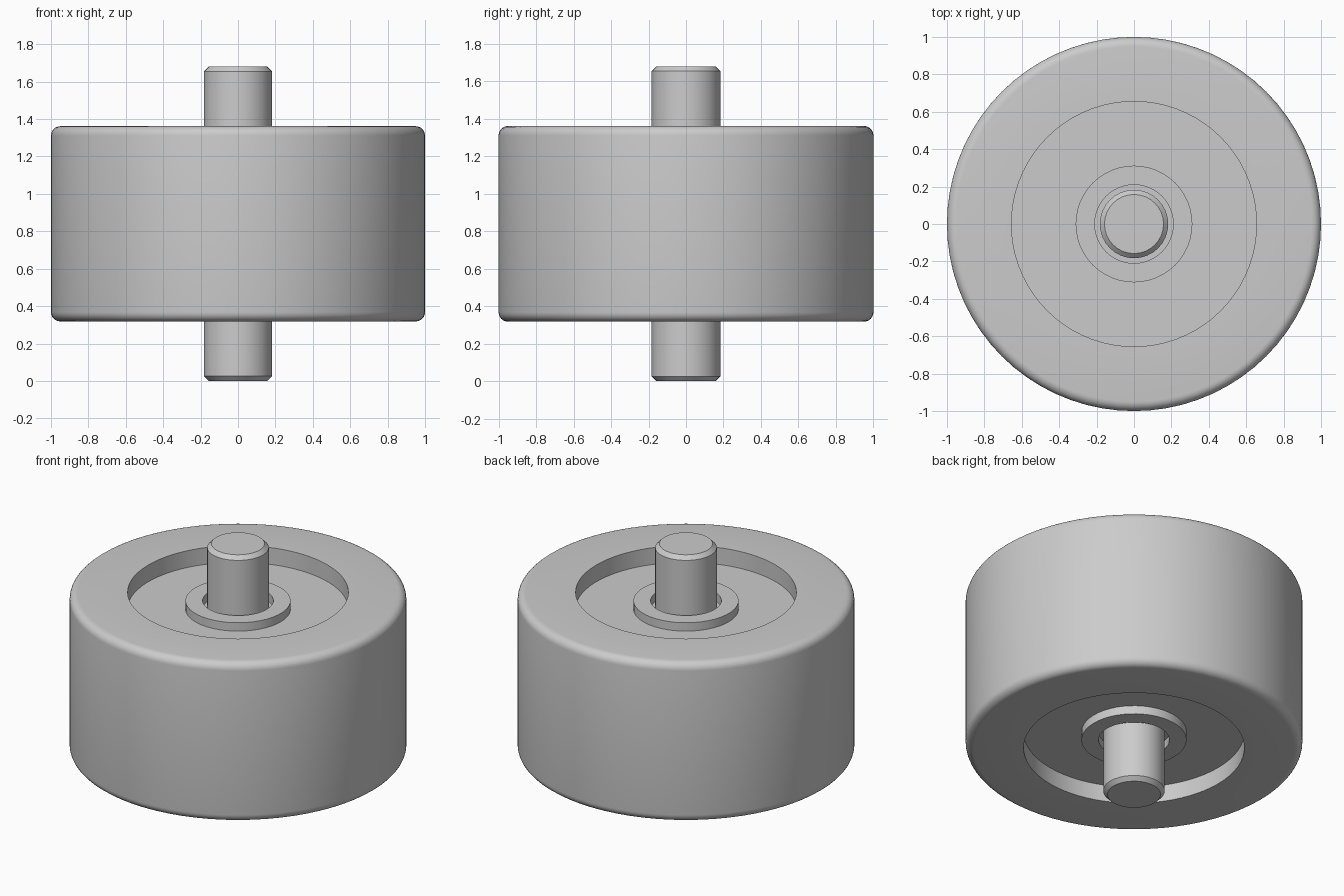
import bpy, bmesh, math
from mathutils import Vector

if "Cube" in bpy.data.objects:
    bpy.data.objects.remove(bpy.data.objects["Cube"], do_unlink=True)

grey = bpy.data.materials.new("plain grey")
grey.use_nodes = True
colour = (0.6, 0.6, 0.6, 1)
grey.diffuse_color = colour
grey.node_tree.nodes["Principled BSDF"].inputs["Base Color"].default_value = colour

MID = 0.84  # height of the symmetry plane


def lathe(name, half_profile, segments):
    """Spin an upper half profile (radius, height above middle) mirrored below."""
    points = half_profile + [(r, -h) for r, h in reversed(half_profile)]
    bm = bmesh.new()
    verts = [bm.verts.new((r, 0, MID + h)) for r, h in points]
    edges = [bm.edges.new(pair) for pair in zip(verts, verts[1:])]
    if points[0][0] > 0:  # rings are closed loops
        edges.append(bm.edges.new((verts[-1], verts[0])))
    bmesh.ops.spin(bm, geom=verts + edges, cent=(0, 0, 0), axis=(0, 0, 1),
                   angle=math.tau, steps=segments, use_duplicate=False)
    bmesh.ops.remove_doubles(bm, verts=bm.verts, dist=1e-4)
    bmesh.ops.recalc_face_normals(bm, faces=bm.faces)
    mesh = bpy.data.meshes.new(name)
    bm.to_mesh(mesh)
    bm.free()
    mesh.materials.append(grey)
    ob = bpy.data.objects.new(name, mesh)
    bpy.context.collection.objects.link(ob)
    bpy.ops.object.select_all(action='DESELECT')
    ob.select_set(True)
    bpy.context.view_layer.objects.active = ob
    bpy.ops.object.shade_smooth_by_angle(angle=math.radians(30))
    return ob


# Roller body with rounded rims and a recess in each end
top, floor, recess, fillet = 0.522, 0.412, 0.655, 0.05
rim = [(1 - fillet + fillet * math.sin(a), top - fillet + fillet * math.cos(a))
       for a in (math.radians(15 * i) for i in range(7))]
lathe("roller_body", [(0, floor), (recess, floor), (recess, top)] + rim, 72)

# Raised collars around the shaft, one in each recess
collar_top = floor + 0.055
lathe("shaft_collars", [(0.21, collar_top), (0.312, collar_top)], 48)

# Shaft with chamfered ends
lathe("shaft", [(0, MID), (0.158, MID), (0.183, MID - 0.025)], 32)
